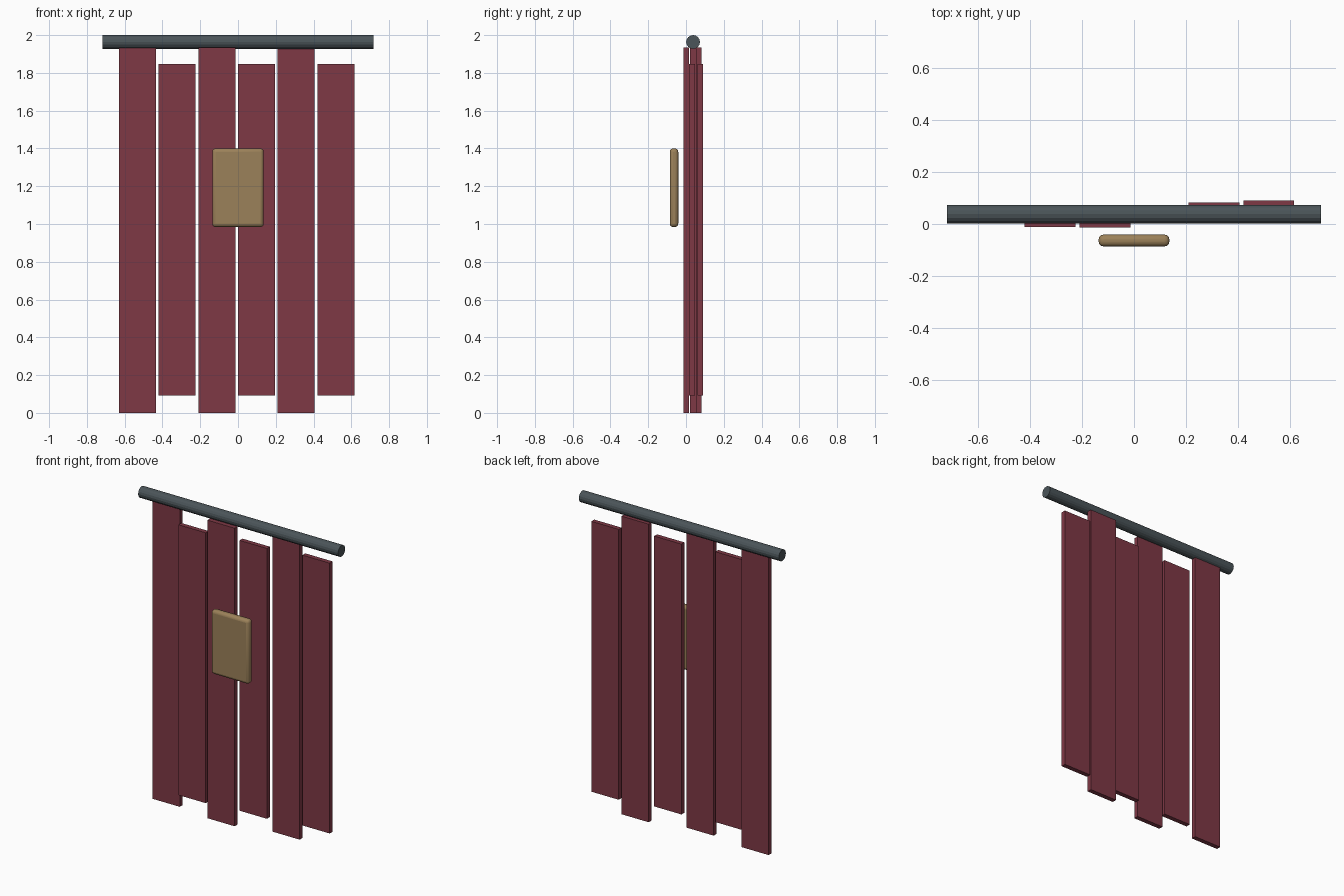
import bpy, math

if "Cube" in bpy.data.objects:
    bpy.data.objects.remove(bpy.data.objects["Cube"])

def material(name, rgb):
    m = bpy.data.materials.new(name)
    m.diffuse_color = (*rgb, 1)
    m.use_nodes = True
    m.node_tree.nodes["Principled BSDF"].inputs["Base Color"].default_value = m.diffuse_color
    return m

maroon = material("maroon_cloth", (0.21, 0.04, 0.06))
tan = material("tan_board", (0.33, 0.22, 0.10))
steel = material("dark_steel", (0.07, 0.09, 0.10))

def box(name, center, size, mat):
    bpy.ops.mesh.primitive_cube_add(size=1, location=center)
    ob = bpy.context.object
    ob.name = name
    ob.scale = size
    bpy.ops.object.transform_apply(location=False, rotation=False, scale=True)
    ob.data.materials.append(mat)
    return ob

MID_Y = 0.0375

# Hanging strips: alternately long and short, waving front to back
for i in range(6):
    bottom, top = (0.0, 1.935) if i % 2 == 0 else (0.093, 1.848)
    x = -0.532 + 0.21 * i
    y = MID_Y - 0.04 * math.sin(i)
    box(f"strip_{i + 1}", (x, y, (bottom + top) / 2),
        (0.196, 0.03, top - bottom), maroon)

# Top rail
bpy.ops.mesh.primitive_cylinder_add(vertices=16, radius=0.0365, depth=1.436,
                                    location=(0, MID_Y, 1.9635),
                                    rotation=(0, math.pi / 2, 0))
rail = bpy.context.object
rail.name = "top_rail"
rail.data.materials.append(steel)
bpy.ops.object.shade_smooth_by_angle(angle=math.radians(15))

# Rounded sign board in front of the strips
board = box("sign_board", (0, -0.0635, 1.192), (0.272, 0.045, 0.416), tan)
bev = board.modifiers.new("rounded_edges", 'BEVEL')
bev.width = 0.018
bev.segments = 3
bpy.ops.object.shade_smooth_by_angle(angle=math.radians(35))
